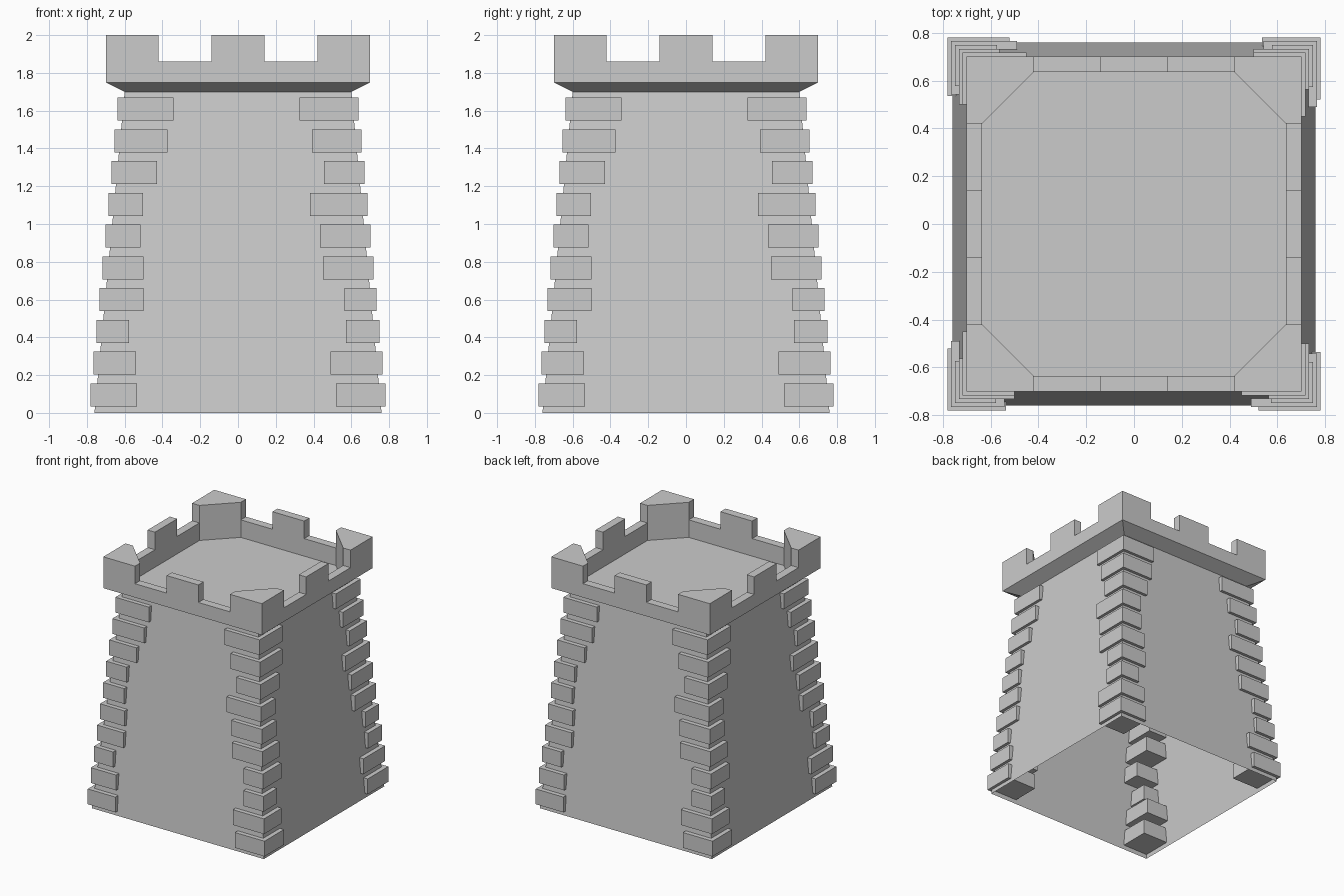
import bpy, bmesh
from mathutils import Matrix, Vector
from math import pi

if "Cube" in bpy.data.objects:
    bpy.data.objects.remove(bpy.data.objects["Cube"])


def rot(k):
    return Matrix.Rotation(k * pi / 2, 4, 'Z')


def finish(bm, name):
    bmesh.ops.remove_doubles(bm, verts=bm.verts, dist=0.0005)
    bmesh.ops.recalc_face_normals(bm, faces=bm.faces)
    me = bpy.data.meshes.new(name)
    bm.to_mesh(me)
    bm.free()
    ob = bpy.data.objects.new(name, me)
    bpy.context.collection.objects.link(ob)
    return ob


# Tower shell: one quarter's faces repeated four times, open at the bottom
BASE, NECK, OUT, INN = 0.76, 0.60, 0.70, 0.635
A, B = 0.42, 0.14                      # gap edges along each side
Z_NECK, Z_CROWN, Z_LOW, Z_TOP, Z_FLOOR = 1.70, 1.75, 1.86, 2.0, 1.72

bm = bmesh.new()


def face(k, pts):
    bm.faces.new([bm.verts.new(rot(k) @ Vector(p)) for p in pts])


def band(k, a, za, b, zb):
    face(k, [(-a, -a, za), (a, -a, za), (b, -b, zb), (-b, -b, zb)])


# battlement silhouette between the corner merlons
teeth = [(A, Z_LOW), (B, Z_LOW), (B, Z_TOP), (-B, Z_TOP), (-B, Z_LOW), (-A, Z_LOW)]
outer = [(-OUT, Z_CROWN), (OUT, Z_CROWN), (OUT, Z_TOP), (A, Z_TOP)] + teeth \
    + [(-A, Z_TOP), (-OUT, Z_TOP)]
inner = [(-A, Z_FLOOR), (A, Z_FLOOR)] + teeth

for k in range(4):
    # tapered wall and flared collar
    band(k, BASE, 0, NECK, Z_NECK)
    band(k, NECK, Z_NECK, OUT, Z_CROWN)
    # parapet outside, inside, and the stepped top
    face(k, [(u, -OUT, z) for u, z in outer])
    face(k, [(u, -INN, z) for u, z in inner])
    steps = [(A, Z_TOP)] + teeth + [(-A, Z_TOP)]
    for (u, z), (v, w) in zip(steps, steps[1:]):
        face(k, [(u, -OUT, z), (v, -OUT, w), (v, -INN, w), (u, -INN, z)])
    # corner merlon top and its diagonal inner face
    face(k, [(-OUT, -OUT, Z_TOP), (-A, -OUT, Z_TOP), (-A, -INN, Z_TOP),
             (-INN, -A, Z_TOP), (-OUT, -A, Z_TOP)])
    face(k, [(-A, -INN, Z_FLOOR), (-INN, -A, Z_FLOOR),
             (-INN, -A, Z_TOP), (-A, -INN, Z_TOP)])

# roof floor
face(0, [rot(k) @ Vector((u, -INN, Z_FLOOR)) for k in range(4) for u in (-A, A)])
finish(bm, "tower_shell")

# Corner stones: inner ends on the two faces of each corner, bottom to top
ends_x = [.52, .49, .573, .563, .449, .433, .38, .454, .391, .325]
ends_y = [.536, .541, .578, .50, .50, .515, .504, .43, .372, .341]
for k, name in enumerate(("front_right", "back_right", "back_left", "front_left")):
    bm = bmesh.new()
    for i, (ex, ey) in enumerate(zip(ends_x, ends_y)):
        o = 0.781 - 0.016 * i
        size = Vector((o - ex, o - ey, 0.122))
        mid = Vector(((o + ex) / 2, -(o + ey) / 2, 0.095 + 0.1682 * i))
        m = rot(k) @ Matrix.Translation(mid) @ Matrix.Diagonal(size.to_4d())
        bmesh.ops.create_cube(bm, size=1, matrix=m)
    finish(bm, name + "_corner_stones")
